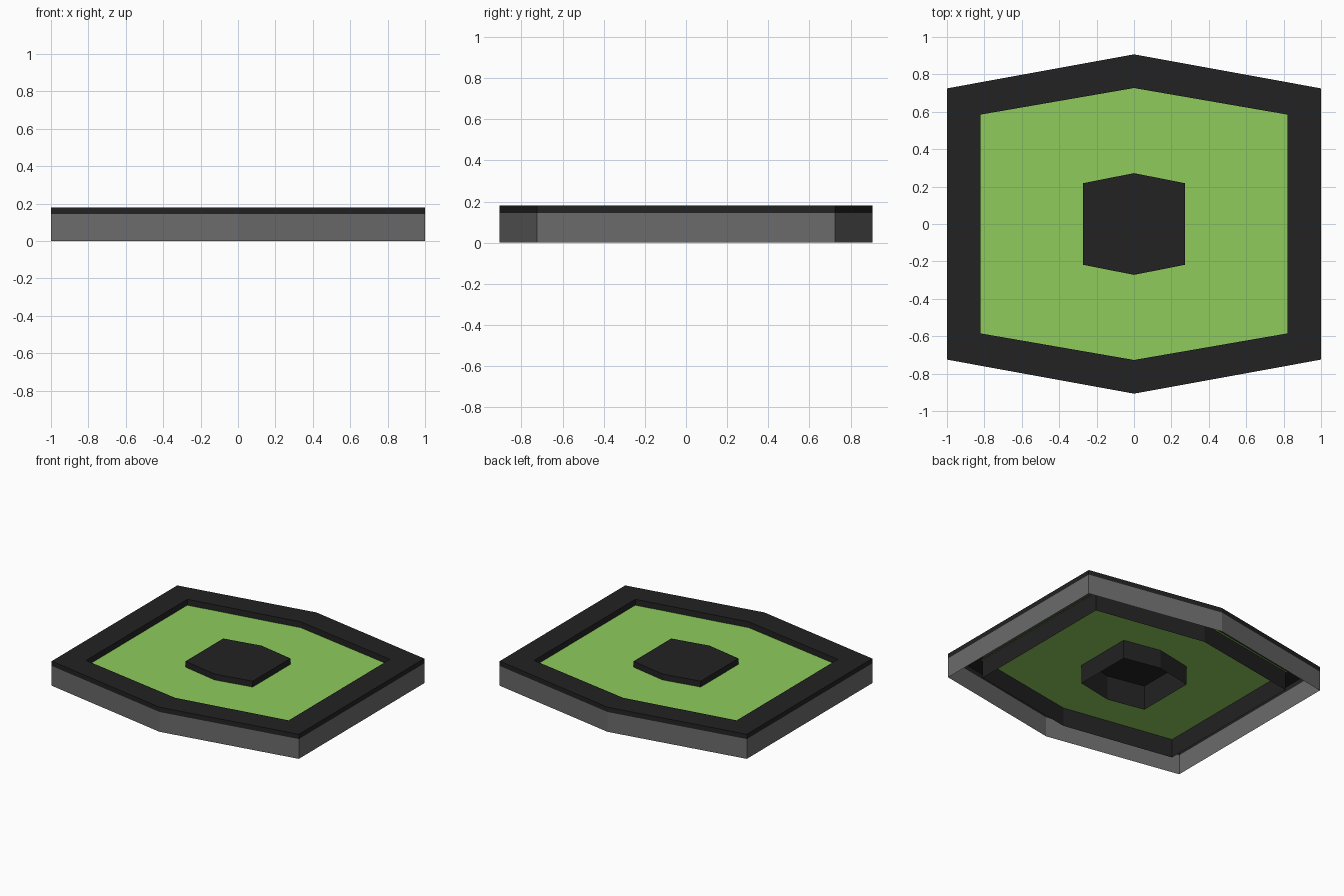
import bpy, bmesh

if "Cube" in bpy.data.objects:
    bpy.data.objects.remove(bpy.data.objects["Cube"])


def material(name, rgb):
    m = bpy.data.materials.new(name)
    m.diffuse_color = (*rgb, 1)
    m.use_nodes = True
    m.node_tree.nodes["Principled BSDF"].inputs["Base Color"].default_value = m.diffuse_color
    return m


DARK = material("charcoal", (0.016, 0.016, 0.016))
GREY = material("mid_grey", (0.147, 0.147, 0.147))
GREEN = material("light_green", (0.275, 0.60, 0.108))


def hexagon(x, y_corner, y_tip, z):
    """Ring with straight left/right sides and shallow points front and back."""
    return [(x, -y_corner, z), (x, y_corner, z), (0, y_tip, z),
            (-x, y_corner, z), (-x, -y_corner, z), (0, -y_tip, z)]


def loft(name, rings, mats, cap=False):
    """Join successive rings with flat bands, one material per band."""
    bm = bmesh.new()
    loops = [[bm.verts.new(p) for p in ring] for ring in rings]
    used = list(dict.fromkeys(mats))
    for a, b, mat in zip(loops, loops[1:], mats):
        for i in range(6):
            j = (i + 1) % 6
            f = bm.faces.new((a[i], a[j], b[j], b[i]))
            f.material_index = used.index(mat)
    if cap:
        bm.faces.new(loops[-1])
    mesh = bpy.data.meshes.new(name)
    bm.to_mesh(mesh)
    bm.free()
    for m in used:
        mesh.materials.append(m)
    ob = bpy.data.objects.new(name, mesh)
    bpy.context.collection.objects.link(ob)
    return ob


TOP, SEAM, FLOOR = 0.18, 0.145, 0.137
OUTER = (1.0, 0.725, 0.907)
INNER = (0.82, 0.585, 0.727)
HUB = (0.272, 0.218, 0.272)

# Outer frame: grey skirt, dark edge band, dark rim and inner wall, open below
loft("frame", [hexagon(*OUTER, 0), hexagon(*OUTER, SEAM), hexagon(*OUTER, TOP),
               hexagon(*INNER, TOP), hexagon(*INNER, 0)],
     [GREY, DARK, DARK, DARK])

# Green floor ring, tucked slightly past the inner wall
loft("floor_panel", [hexagon(0.83, 0.595, 0.745, FLOOR), hexagon(*HUB, FLOOR)], [GREEN])

# Central block: hollow, open below, closed on top
loft("center_block", [hexagon(*HUB, 0), hexagon(*HUB, TOP)], [DARK], cap=True)
